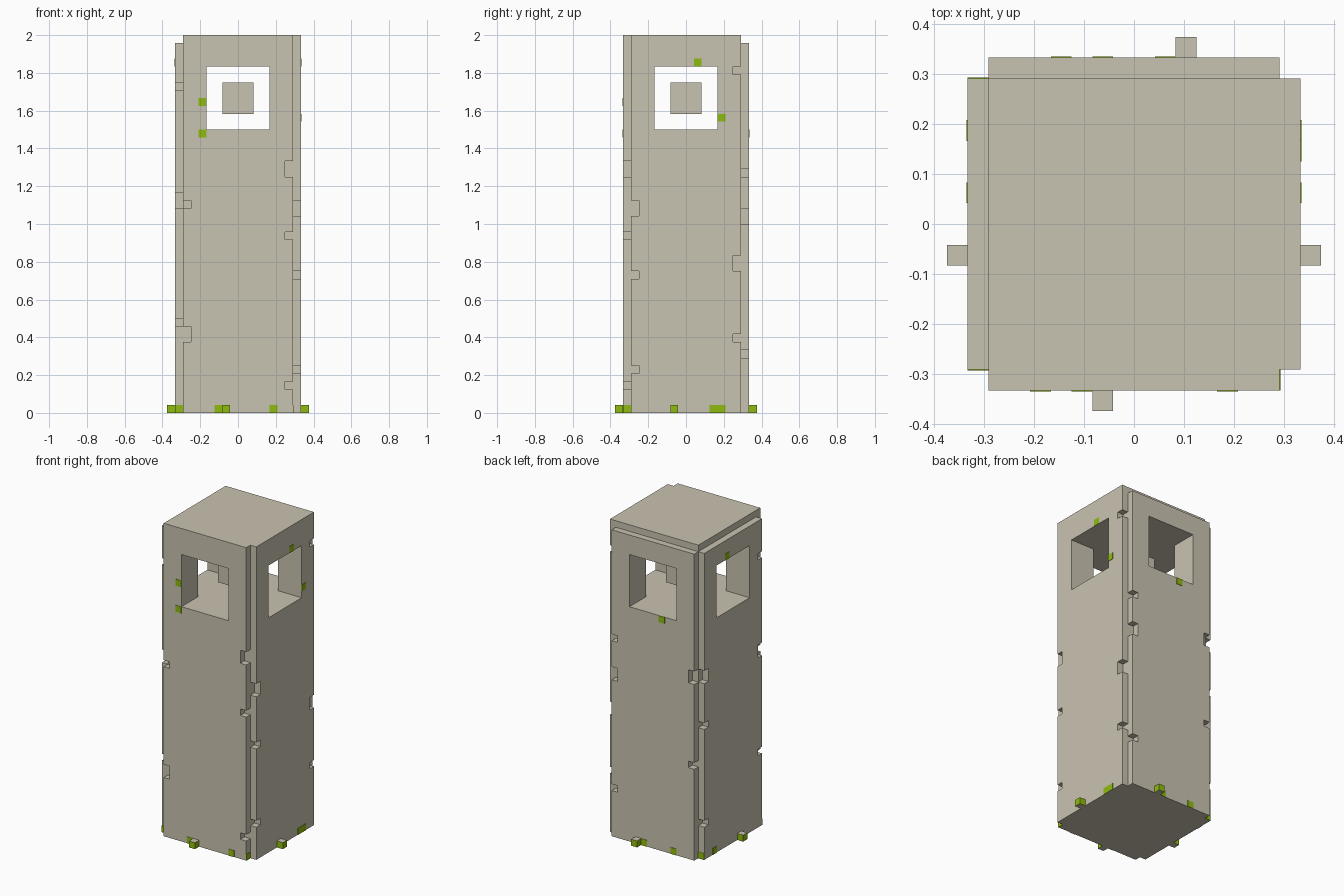
import bpy
import bmesh
from mathutils import Matrix, Vector
from math import pi

old = bpy.data.objects.get("Cube")
if old:
    bpy.data.objects.remove(old, do_unlink=True)

U = 1 / 24            # one block of the model's grid
MARGIN = 0.5          # how far cutters overshoot
FRONT, LEFT, BACK, RIGHT = range(4)


def material(name, color):
    m = bpy.data.materials.new(name)
    m.use_nodes = True
    m.diffuse_color = color
    m.node_tree.nodes["Principled BSDF"].inputs["Base Color"].default_value = color
    return m


stone = material("pale_stone", (0.584, 0.546, 0.440, 1))
moss = material("moss_green", (0.275, 0.500, 0.005, 1))


def turn(side):
    """Rotation that carries the front onto the given side."""
    return Matrix.Rotation(side * pi / 2, 4, "Z")


def box(bm, side, a, d, z):
    """Box from (low, high) ranges: along the side, in depth, in height."""
    size = Matrix.Diagonal((a[1] - a[0], d[1] - d[0], z[1] - z[0], 1))
    mid = Vector((sum(a) / 2, sum(d) / 2, sum(z) / 2))
    bmesh.ops.create_cube(bm, size=1, matrix=turn(side) @ Matrix.Translation(mid) @ size)


def finish(bm, name, *mats):
    bmesh.ops.scale(bm, vec=(U, U, U), verts=bm.verts)
    bmesh.ops.recalc_face_normals(bm, faces=bm.faces)
    mesh = bpy.data.meshes.new(name)
    bm.to_mesh(mesh)
    bm.free()
    for m in mats:
        mesh.materials.append(m)
    ob = bpy.data.objects.new(name, mesh)
    bpy.context.collection.objects.link(ob)
    return ob


# Pillar: square plan with stepped corners, pulled up
bm = bmesh.new()
plan = [turn(s) @ Vector(p) for s in range(4)
        for p in ((-7, -8, 0), (7, -8, 0), (7, -7, 0))]
base = bm.faces.new([bm.verts.new(p) for p in plan])
top = bmesh.ops.extrude_face_region(bm, geom=[base])
bmesh.ops.translate(bm, vec=(0, 0, 48),
                    verts=[v for v in top["geom"] if isinstance(v, bmesh.types.BMVert)])
pillar = finish(bm, "pillar", stone)

# Chips along the slab edges: edge sign -> (bottom, height)
chips = {
    FRONT: {-1: [(26, 1), (9, 2)], 1: [(30, 2), (22, 1), (3, 1)]},
    LEFT: {-1: [(25, 2), (17, 1), (5, 1)], 1: [(43, 1), (18, 2), (9, 1)]},
    BACK: {-1: [(30, 1), (24, 2), (7, 1)], 1: [(27, 2), (14, 1)]},
    RIGHT: {-1: [(27, 2), (20, 1), (5, 1)], 1: [(41, 1), (26, 2), (11, 1)]},
}
slab_depth = (-8 - MARGIN, -7)
bm = bmesh.new()
for side, edges in chips.items():
    for sign, cuts in edges.items():
        span = sorted((sign * 6, sign * (7 + MARGIN)))
        for z, h in cuts:
            box(bm, side, span, slab_depth, (z, z + h))
# Lowered rims and the two crossing window tunnels
for side in (BACK, RIGHT):
    box(bm, side, (-7 - MARGIN, 7 + MARGIN), slab_depth, (47, 48 + MARGIN))
for side in (FRONT, LEFT):
    box(bm, side, (-4, 4), (-9, 9), (36, 44))
cutter = finish(bm, "pillar_cutter", stone)
cutter.hide_render = True

cut = pillar.modifiers.new("cuts", "BOOLEAN")
cut.operation = "DIFFERENCE"
cut.solver = "EXACT"
cut.use_self = True
cut.object = cutter
bpy.context.view_layer.objects.active = pillar
bpy.ops.object.modifier_apply(modifier=cut.name)
bpy.data.objects.remove(cutter, do_unlink=True)

# Block floating in the window chamber
bm = bmesh.new()
box(bm, FRONT, (-2, 2), (-2, 2), (38, 42))
finish(bm, "lamp_block", stone)

# Small blocks at the foot: green walls, stone top and bottom
bm = bmesh.new()
for side, a in ((FRONT, -2), (LEFT, -2), (BACK, -3), (RIGHT, 1)):
    box(bm, side, (a, a + 1), (-9, -8), (0, 1))
bm.normal_update()
for f in bm.faces:
    f.material_index = int(abs(f.normal.z) < 0.5)
finish(bm, "foot_blocks", stone, moss)

# Moss patches as thin plates: (along, bottom) per side
patches = {
    FRONT: [(-5, 39), (-5, 35), (-3, 0), (4, 0)],
    LEFT: [(1, 44), (4, 37), (3, 0), (4, 0)],
    BACK: [(1, 35), (-2, 0), (3, 0)],
    RIGHT: [(-5, 0), (-2, 44)],
}
THIN = 0.06
bm = bmesh.new()
for side, cells in patches.items():
    for a, z in cells:
        box(bm, side, (a, a + 1), (-8 - THIN, -8 + THIN), (z, z + 1))
# Moss on the slab ends in the corner grooves
for side, sign in ((FRONT, 1), (RIGHT, -1), (RIGHT, 1)):
    box(bm, side, (sign * 7 - THIN, sign * 7 + THIN), (-8, -7), (0, 1))
finish(bm, "moss_patches", moss)
